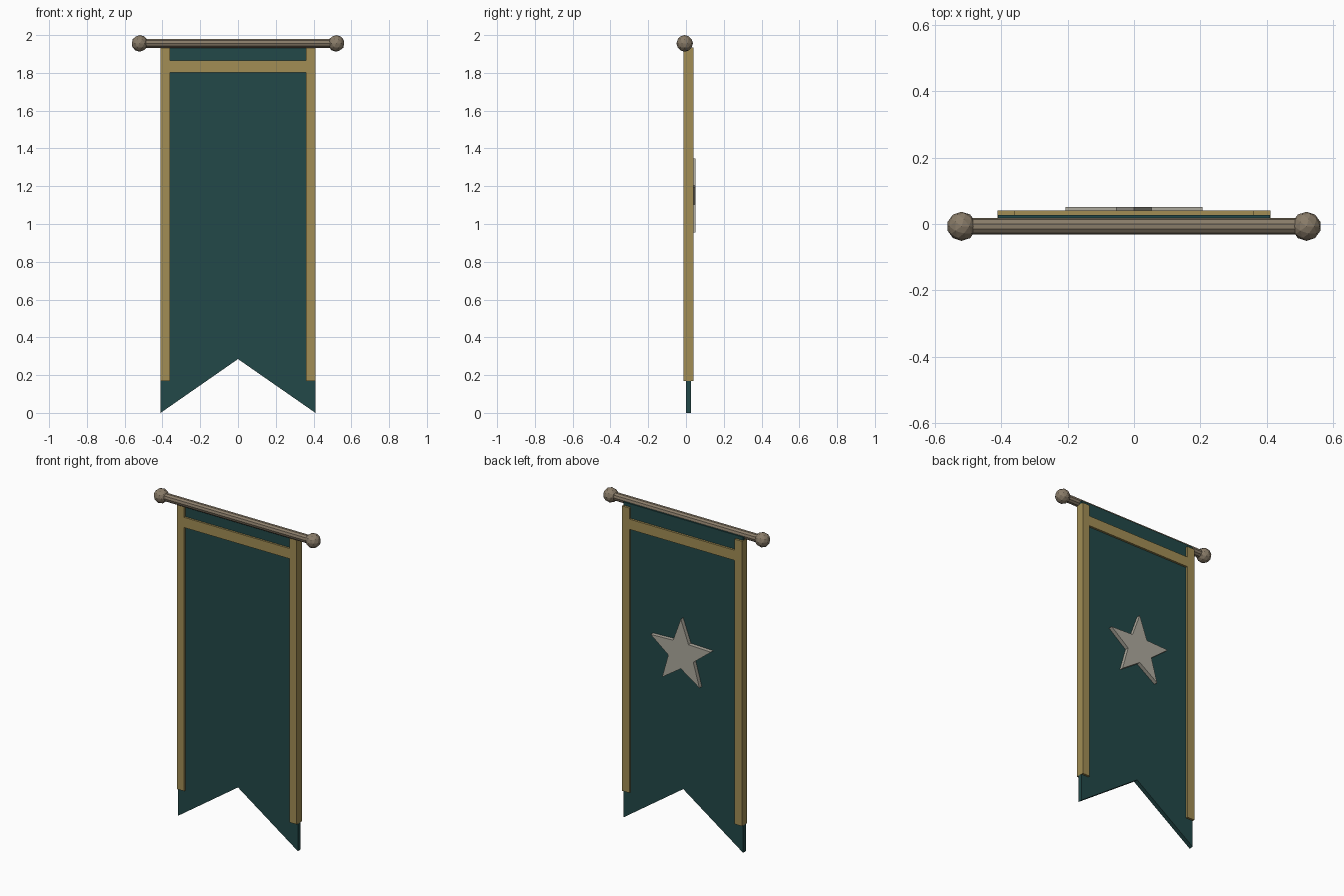
import bpy, bmesh
from math import sin, cos, pi

if "Cube" in bpy.data.objects:
    bpy.data.objects.remove(bpy.data.objects["Cube"])


def material(name, rgb):
    m = bpy.data.materials.new(name)
    m.diffuse_color = (*rgb, 1)
    m.use_nodes = True
    m.node_tree.nodes["Principled BSDF"].inputs["Base Color"].default_value = m.diffuse_color
    return m


GREEN = material("green_cloth", (0.016, 0.065, 0.065))
GOLD = material("gold_trim", (0.36, 0.27, 0.09))
WOOD = material("wood", (0.25, 0.2, 0.14))
SILVER = material("silver", (0.42, 0.4, 0.34))


def panel(name, outline, y0, y1, mat):
    """Extrude an (x, z) outline from y0 to y1."""
    bm = bmesh.new()
    face = bm.faces.new([bm.verts.new((x, y0, z)) for x, z in outline])
    new = bmesh.ops.extrude_face_region(bm, geom=[face])["geom"]
    verts = [g for g in new if isinstance(g, bmesh.types.BMVert)]
    bmesh.ops.translate(bm, vec=(0, y1 - y0, 0), verts=verts)
    bmesh.ops.recalc_face_normals(bm, faces=bm.faces)
    me = bpy.data.meshes.new(name)
    bm.to_mesh(me)
    bm.free()
    me.materials.append(mat)
    ob = bpy.data.objects.new(name, me)
    bpy.context.collection.objects.link(ob)
    return ob


def rect(x0, x1, z0, z1):
    return [(x0, z0), (x1, z0), (x1, z1), (x0, z1)]


# Swallow-tailed cloth
panel("cloth", [(-0.41, 0), (0, 0.285), (0.41, 0), (0.41, 1.955), (-0.41, 1.955)],
      0.0, 0.027, GREEN)

# Gold trim, standing proud on both faces
for side, s in (("left", -1), ("right", 1)):
    panel("trim_" + side, rect(s * 0.36, s * 0.411, 0.17, 1.935), -0.012, 0.04, GOLD)
panel("trim_top", rect(-0.36, 0.36, 1.803, 1.866), -0.012, 0.04, GOLD)

# Star emblem on the back
star = []
for i in range(10):
    r = 0.09 if i % 2 else 0.217
    star.append((r * sin(i * pi / 5), 1.13 + r * cos(i * pi / 5)))
panel("star", star, 0.026, 0.051, SILVER)

# Rod with faceted finials
ROD_Y, ROD_Z = -0.007, 1.956
bpy.ops.mesh.primitive_cylinder_add(vertices=10, radius=0.025, depth=1.04,
                                    location=(0, ROD_Y, ROD_Z), rotation=(0, pi / 2, 0))
rod = bpy.context.object
rod.name = "rod"
rod.data.materials.append(WOOD)
for side, s in (("left", -1), ("right", 1)):
    bpy.ops.mesh.primitive_ico_sphere_add(subdivisions=2, radius=0.044,
                                          location=(s * 0.52, ROD_Y, ROD_Z))
    ball = bpy.context.object
    ball.name = "finial_" + side
    ball.data.materials.append(WOOD)
